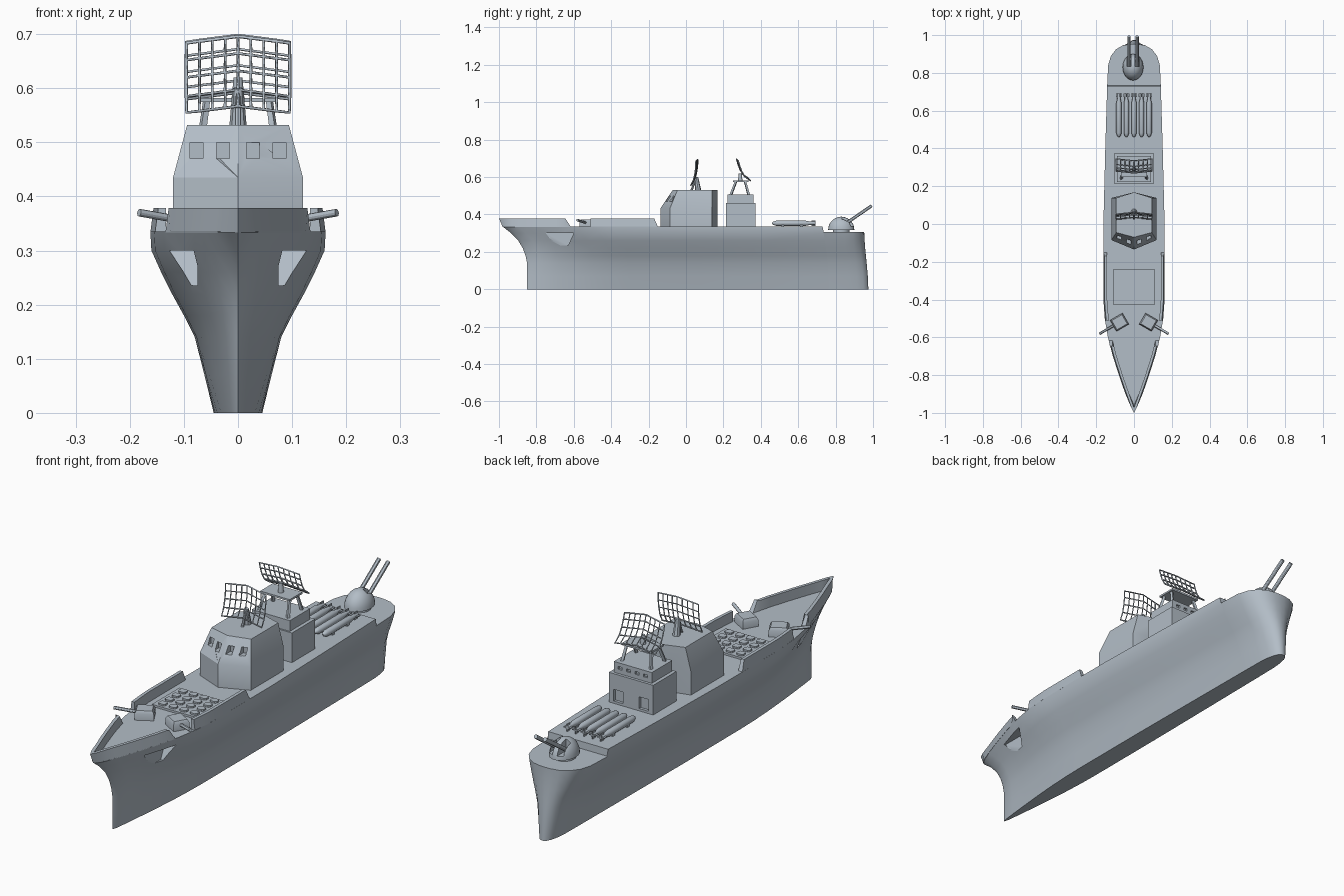
import bpy, bmesh, math
from mathutils import Vector, Matrix

if "Cube" in bpy.data.objects:
    bpy.data.objects.remove(bpy.data.objects["Cube"])

grey = bpy.data.materials.new("warship grey")
grey.diffuse_color = (0.45, 0.51, 0.57, 1)
grey.use_nodes = True
grey.node_tree.nodes["Principled BSDF"].inputs["Base Color"].default_value = grey.diffuse_color


def finish(ob, angle=30):
    bpy.ops.object.select_all(action='DESELECT')
    ob.select_set(True)
    bpy.context.view_layer.objects.active = ob
    bpy.ops.object.shade_smooth_by_angle(angle=math.radians(angle))
    return ob


def from_bmesh(name, bm):
    bmesh.ops.remove_doubles(bm, verts=bm.verts, dist=1e-5)
    bmesh.ops.recalc_face_normals(bm, faces=bm.faces)
    me = bpy.data.meshes.new(name)
    bm.to_mesh(me)
    bm.free()
    me.materials.append(grey)
    ob = bpy.data.objects.new(name, me)
    bpy.context.collection.objects.link(ob)
    return finish(ob)


def loft(name, rings):
    """Closed rings of equal length joined by quads and capped."""
    bm = bmesh.new()
    rows = [[bm.verts.new(p) for p in r] for r in rings]
    n = len(rows[0])
    for a, b in zip(rows, rows[1:]):
        for i in range(n):
            j = (i + 1) % n
            bm.faces.new((a[i], a[j], b[j], b[i]))
    bm.faces.new(rows[0])
    bm.faces.new(rows[-1])
    return from_bmesh(name, bm)


def box(name, x0, x1, y0, y1, z0, z1):
    return loft(name, [[(x0, y0, z), (x1, y0, z), (x1, y1, z), (x0, y1, z)] for z in (z0, z1)])


def rod(name, p, q, r1, r2=None, seg=12):
    p, q = Vector(p), Vector(q)
    d = q - p
    bm = bmesh.new()
    m = Matrix.Translation((p + q) / 2) @ d.to_track_quat('Z', 'Y').to_matrix().to_4x4()
    bmesh.ops.create_cone(bm, cap_ends=True, segments=seg, radius1=r1,
                          radius2=r1 if r2 is None else r2, depth=d.length, matrix=m)
    return from_bmesh(name, bm)


def cut(ob, cutters):
    for c in cutters:
        m = ob.modifiers.new("cut", 'BOOLEAN')
        m.operation, m.object, m.solver = 'DIFFERENCE', c, 'EXACT'
        bpy.context.view_layer.objects.active = ob
        bpy.ops.object.modifier_apply(modifier=m.name)
        bpy.data.objects.remove(c)
    return finish(ob)


def interp(table, t):
    for (a, u), (b, v) in zip(table, table[1:]):
        if t <= b:
            return u + (v - u) * max(0, (t - a) / (b - a))
    return table[-1][1]


# Hull: deck outline scaled per waterline level
OUTLINE = [(-.98, 0), (-.96, .02), (-.9, .045), (-.85, .063), (-.8, .08), (-.7, .112), (-.6, .138),
           (-.5, .155), (-.4, .162), (0, .162), (.4, .152), (.73, .142), (.732, .142), (.84, .137),
           (.89, .122), (.925, .095), (.945, .06), (.952, .025), (.953, 0)]
# level z, half width, bow y, stern y
LEVELS = [(0, .045, -.85, .975), (.07, .062, -.85, .972), (.14, .08, -.85, .966),
          (.18, .1, -.858, .962), (.22, .122, -.873, .958), (.26, .142, -.897, .955),
          (.30, .160, -.935, .953), (.335, .162, -.98, .953)]
bm = bmesh.new()
sides = {}
for sgn in (-1, 1):
    rows = []
    for z, w, ya, yb in LEVELS:
        row = []
        for y, hw in OUTLINE:
            s = (y + .98) / 1.933
            zz = .305 if z > .33 and y > .731 else z
            yy = y if z > .33 else ya + s * (yb - ya)
            row.append(bm.verts.new((sgn * hw * w / .162, yy, zz)))
        rows.append(row)
    sides[sgn] = rows
    for a, b in zip(rows, rows[1:]):
        for i in range(len(a) - 1):
            bm.faces.new((a[i], a[i + 1], b[i + 1], b[i]))
for k in (0, -1):
    a, b = sides[-1][k], sides[1][k]
    for i in range(len(a) - 1):
        bm.faces.new((a[i], a[i + 1], b[i + 1], b[i]))
hull = from_bmesh("hull", bm)

# Anchor pockets in the bow flanks
POCKET = [(-.75, .30), (-.60, .30), (-.63, .235), (-.70, .235)]
cut(hull, [loft("pocket_cutter", [[(s * x, y, z) for y, z in POCKET] for x in (.075, .3)]) for s in (-1, 1)])


# Bulwarks along the bow and the forward deck
def bulwark(name, sgn, ys, first, last):
    rings = []
    for i, y in enumerate(ys):
        w = interp(OUTLINE, y)
        sh = first if i == 0 else last if i == len(ys) - 1 else first * max(0, 1 - i / 3)
        wi = max(w - .02, 0)
        rings.append([(sgn * w, y, .333), (sgn * max(w - .006, 0), y + sh, .379),
                      (sgn * wi, y + max(sh, 0) if i == 0 else y + sh, .379), (sgn * wi, y, .333)])
    loft(name, rings)


for sgn in (-1, 1):
    bulwark("bow_bulwark", sgn, [-.98, -.96, -.93, -.9, -.85, -.8, -.7, -.65, -.615], -.02, -.03)
    bulwark("deck_bulwark", sgn, [-.51, -.45, -.4, -.3, -.2, -.15], 0, -.02)

# Launcher pad with a grid of raised cells
box("launcher_pad", -.11, .11, -.425, -.24, .33, .344)
for i in range(4):
    for j in range(4):
        x, y = -.075 + i * .05, -.4 + j * .045
        oct_ = [(-.016, -.008), (-.01, -.014), (.01, -.014), (.016, -.008),
                (.016, .008), (.01, .014), (-.01, .014), (-.016, .008)]
        loft("launcher_cell", [[(x + a, y + b, z) for a, b in oct_] for z in (.34, .351)])

# Angled side guns
for s in (-1, 1):
    ang = math.radians(30)

    def place(u, v, z):
        # u points outboard along the barrel, v across it
        return (s * (.077 + u * math.cos(ang) + v * math.sin(ang)),
                -.52 - u * math.sin(ang) + v * math.cos(ang), z)
    loft("side_gun_house", [[place(u * k, v * k, z) for u, v in ((-.038, -.034), (.038, -.034), (.038, .034), (-.038, .034))]
                            for k, z in ((1, .333), (1, .362), (.82, .374))])
    rod("side_gun_barrel", place(.025, 0, .355), place(.122, 0, .37), .007)

# Bridge house with pointed front and rear
BASE = [(0, -.135), (.12, -.085), (.12, .138), (0, .168), (-.12, .138), (-.12, -.085)]
ROOF = [(0, -.07), (.094, -.045), (.094, .138), (0, .168), (-.094, .138), (-.094, -.045)]
bridge = loft("bridge_house", [[(x, y, z) for x, y in p] for p, z in ((BASE, .333), (BASE, .435), (ROOF, .532))])
windows = []
for x in (-.077, -.028, .028, .077):
    y = -.105 + abs(x) * .4
    windows.append(box("window_cutter", x - .012, x + .012, y - .04, y + .02, .47, .50))
cut(bridge, windows)

# Aft tower: stepped block with doorways and slit windows
tower = box("aft_tower", -.105, .105, .215, .372, .33, .462)
cut(tower, [box("door_cutter", x - .022, x + .022, .36, .4, .345, .395) for x in (-.06, .06)])
upper = box("aft_tower_top", -.09, .09, .222, .36, .46, .508)
cut(upper, [box("slit_cutter", x - .009, x + .009, .352, .4, .48, .492) for x in (-.06, -.02, .02, .06)])

# Aft mast legs and platform
for x in (-.068, .068):
    for ya, yb in ((.24, .268), (.335, .315)):
        rod("mast_leg", (x, ya, .505), (x * .85, yb, .578), .008, .007, 4)
box("mast_platform", -.07, .07, .25, .335, .574, .582)
rod("aft_radar_post", (0, .29, .58), (0, .29, .62), .012, .008)
# Forward mast
rod("forward_mast", (0, .065, .53), (0, .055, .60), .016, .01, 8)
rod("forward_mast_brace", (0, .03, .53), (0, .05, .585), .006, .006, 8)


# Curved lattice radar screens
def radar(name, curve, dy):
    bm = bmesh.new()
    nu, nv = 8, len(curve) - 1
    rows = [[bm.verts.new((.095 * u, y + dy * abs(u), z + .012 * (1 - abs(u))))
             for u in [-1 + 2 * i / nu for i in range(nu + 1)]] for y, z in curve]
    for a, b in zip(rows, rows[1:]):
        for i in range(nu):
            bm.faces.new((a[i], a[i + 1], b[i + 1], b[i]))
    ob = from_bmesh(name, bm)
    m = ob.modifiers.new("lattice", 'WIREFRAME')
    m.thickness, m.use_boundary, m.use_even_offset = .007, True, False
    bpy.ops.object.modifier_apply(modifier=m.name)


radar("forward_radar", [(.035, .555), (.05, .585), (.058, .62), (.062, .652), (.062, .683)], -.01)
radar("aft_radar", [(.335, .58), (.305, .602), (.288, .63), (.277, .66), (.27, .685)], .01)

# Row of missiles on the aft deck
for i in range(5):
    x, z = -.08 + i * .04, .353
    prof = [(.46, .003), (.467, .009), (.482, .014), (.64, .014), (.662, .009), (.69, .009)]
    loft("missile", [[(x + r * math.cos(a * math.pi / 6), y, z + r * math.sin(a * math.pi / 6))
                      for a in range(12)] for y, r in prof])
    box("missile_fin_flat", x - .016, x + .016, .672, .692, z - .002, z + .002)
    box("missile_fin_upright", x - .002, x + .002, .672, .692, z - .016, z + .016)
    for y in (.51, .61):
        box("missile_cradle", x - .01, x + .01, y, y + .015, .333, .345)

# Stern gun: pedestal, slotted dome and twin barrels
rod("gun_pedestal", (-.005, .83, .30), (-.005, .83, .325), .045, .045, 24)
dome = loft("gun_dome", [[(-.005 + .055 * math.cos(t) * math.cos(a * math.pi / 12),
                           .83 + .07 * math.cos(t) * math.sin(a * math.pi / 12),
                           .318 + .07 * math.sin(t)) for a in range(24)]
                         for t in [math.radians(d) for d in (0, 12, 25, 38, 51, 64, 77, 87)]])
cut(dome, [box("slot_cutter", x - .011, x + .011, .835, .95, .335, .45) for x in (-.027, .017)])
for x in (-.027, .017):
    rod("gun_barrel", (x, .835, .338), (x, .993, .447), .0085)
